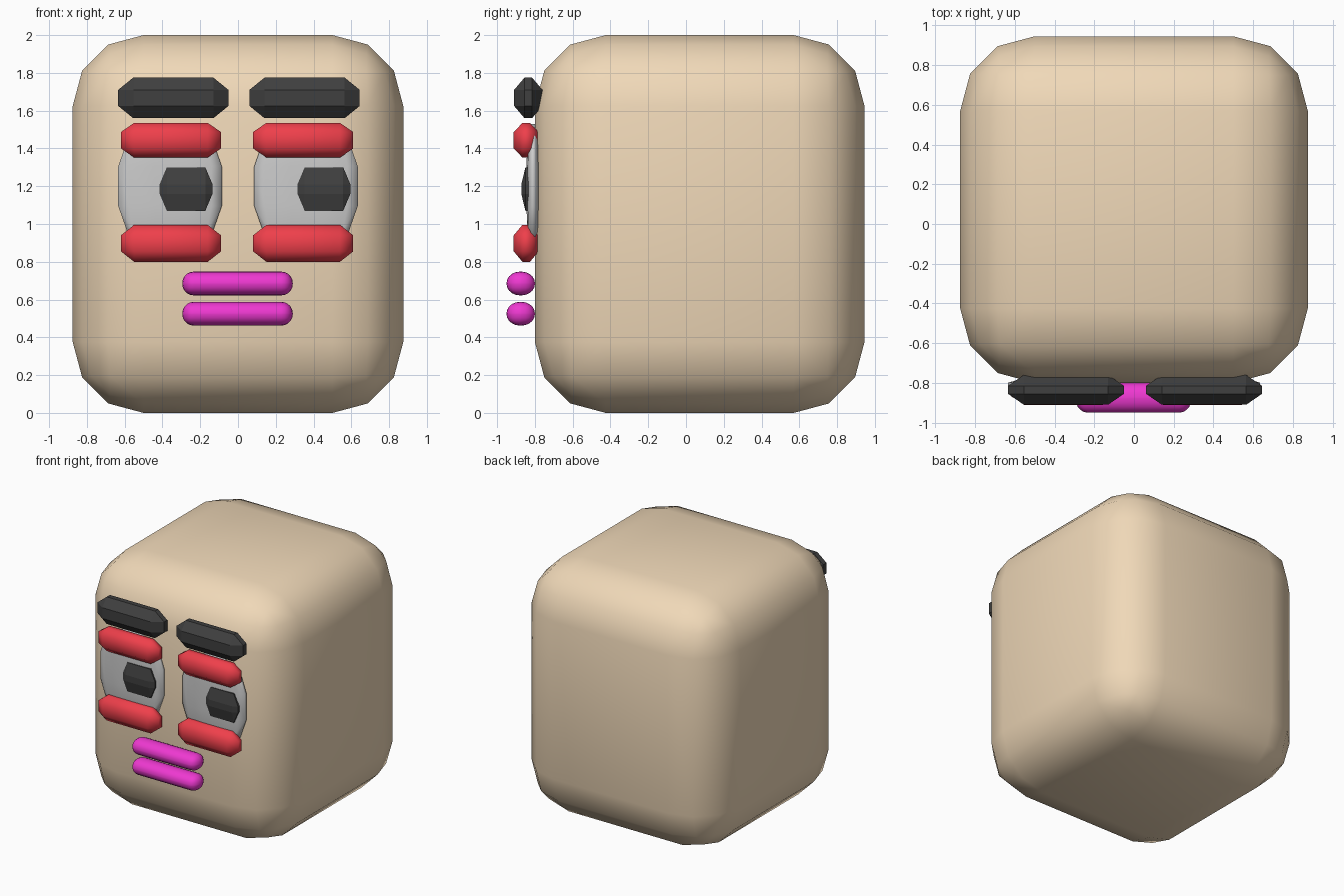
import bpy, bmesh
from mathutils import Vector

if "Cube" in bpy.data.objects:
    bpy.data.objects.remove(bpy.data.objects["Cube"])


def material(name, rgb):
    m = bpy.data.materials.new(name)
    m.diffuse_color = (*rgb, 1)
    m.use_nodes = True
    m.node_tree.nodes["Principled BSDF"].inputs["Base Color"].default_value = m.diffuse_color
    return m


TAN = material("tan", (0.87, 0.69, 0.48))
BLACK = material("black", (0.05, 0.05, 0.05))
RED = material("red", (0.86, 0.05, 0.07))
PINK = material("pink", (0.86, 0.04, 0.64))


def rounded_box(name, x, y, z, radius, segments, mat=None, smooth=True):
    """Box over the (min, max) ranges, edges rounded by a radius per axis."""
    lo, hi = (Vector(v) for v in zip(x, y, z))
    size, mid = hi - lo, (lo + hi) / 2
    bm = bmesh.new()
    bmesh.ops.create_cube(bm, size=1)
    # Bevel in radius units, then stretch to the real size
    bmesh.ops.scale(bm, vec=[s / r for s, r in zip(size, radius)], verts=bm.verts)
    bmesh.ops.bevel(bm, geom=bm.edges[:], offset=1, offset_type='OFFSET',
                    segments=segments, profile=0.5, affect='EDGES', clamp_overlap=True)
    bmesh.ops.scale(bm, vec=radius, verts=bm.verts)
    bmesh.ops.recalc_face_normals(bm, faces=bm.faces)
    for f in bm.faces:
        f.smooth = smooth
    mesh = bpy.data.meshes.new(name)
    bm.to_mesh(mesh)
    bm.free()
    ob = bpy.data.objects.new(name, mesh)
    ob.location = mid
    bpy.context.collection.objects.link(ob)
    if mat:
        mesh.materials.append(mat)
    return ob


# Head block
rounded_box("head", (-0.875, 0.875), (-0.8, 0.945), (0, 2), (0.375,) * 3, 3, TAN)

# Eyes, pupils, lids and brows on each side
for side, s in (("left", -1), ("right", 1)):
    def span(centre, half):
        return (centre - half, centre + half)

    rounded_box(side + "_eye", span(0.36 * s, 0.274), (-0.845, -0.775), (0.87, 1.53),
                (0.19, 0.024, 0.225), 2)
    rounded_box(side + "_pupil", span(0.09 + 0.365 * s, 0.14), (-0.872, -0.80),
                (1.07, 1.30), (0.038, 0.022, 0.09), 1, BLACK, False)
    rounded_box(side + "_upper_lid", span(-0.005 + 0.35 * s, 0.265), (-0.912, -0.78),
                (1.352, 1.535), (0.07, 0.046, 0.048), 1, RED)
    rounded_box(side + "_lower_lid", span(-0.005 + 0.35 * s, 0.265), (-0.912, -0.78),
                (0.80, 0.995), (0.07, 0.046, 0.055), 1, RED)
    rounded_box(side + "_brow", span(0.005 + 0.3475 * s, 0.292), (-0.91, -0.76),
                (1.56, 1.775), (0.08, 0.055, 0.065), 1, BLACK, False)

# Lips
for name, z in (("upper_lip", 0.685), ("lower_lip", 0.525)):
    rounded_box(name, (-0.295, 0.29), (-0.95, -0.80), (z - 0.063, z + 0.063),
                (0.062, 0.072, 0.06), 5, PINK)
